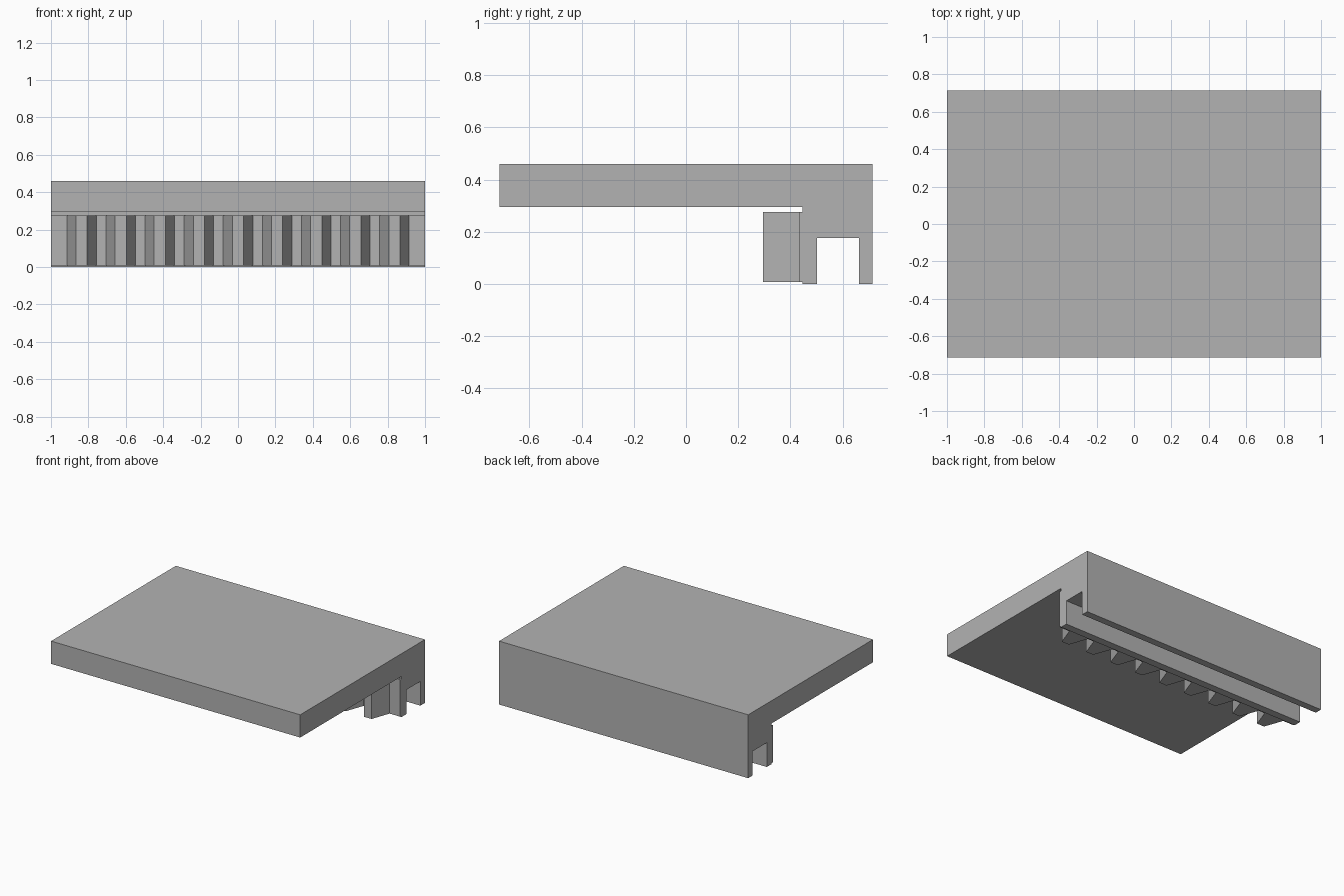
import bpy
import bmesh
from mathutils import Vector

cube = bpy.data.objects.get("Cube")
if cube:
    bpy.data.objects.remove(cube, do_unlink=True)

grey = bpy.data.materials.new("plain grey")
grey.use_nodes = True
colour = (0.45, 0.45, 0.45, 1)
grey.diffuse_color = colour
grey.node_tree.nodes["Principled BSDF"].inputs["Base Color"].default_value = colour


def extrude_profile(name, points, offset):
    """Extrude a closed outline of 3D points along offset into a solid."""
    bm = bmesh.new()
    face = bm.faces.new([bm.verts.new(p) for p in points])
    result = bmesh.ops.extrude_face_region(bm, geom=[face], use_keep_orig=True)
    moved = [g for g in result["geom"] if isinstance(g, bmesh.types.BMVert)]
    bmesh.ops.translate(bm, verts=moved, vec=Vector(offset))
    bmesh.ops.recalc_face_normals(bm, faces=bm.faces)
    mesh = bpy.data.meshes.new(name)
    bm.to_mesh(mesh)
    bm.free()
    mesh.materials.append(grey)
    obj = bpy.data.objects.new(name, mesh)
    bpy.context.collection.objects.link(obj)
    return obj


# Slab with a grooved rail under its back edge
HALF = 0.715
TOP, UNDER, GROOVE = 0.46, 0.295, 0.176
RAIL = 0.447
outline = [
    (-HALF, UNDER), (-HALF, TOP), (HALF, TOP), (HALF, 0),
    (0.663, 0), (0.663, GROOVE), (0.502, GROOVE), (0.502, 0),
    (RAIL, 0), (RAIL, UNDER),
]
extrude_profile("slab_and_rail", [(-1, y, z) for y, z in outline], (2, 0, 0))

# Toothed rack on the front of the rail: nine tapered teeth on a thin strip
ROOT, TIP = 0.432, 0.295
BOTTOM, HEIGHT = 0.008, 0.268
PITCH = 0.209
rack = [(-1, RAIL), (-1, ROOT)]
for i in range(-4, 5):
    x = i * PITCH
    rack += [(x - 0.079, ROOT), (x - 0.03, TIP), (x + 0.03, TIP), (x + 0.079, ROOT)]
rack += [(1, ROOT), (1, RAIL)]
extrude_profile("toothed_rack", [(x, y, BOTTOM) for x, y in rack], (0, 0, HEIGHT))
